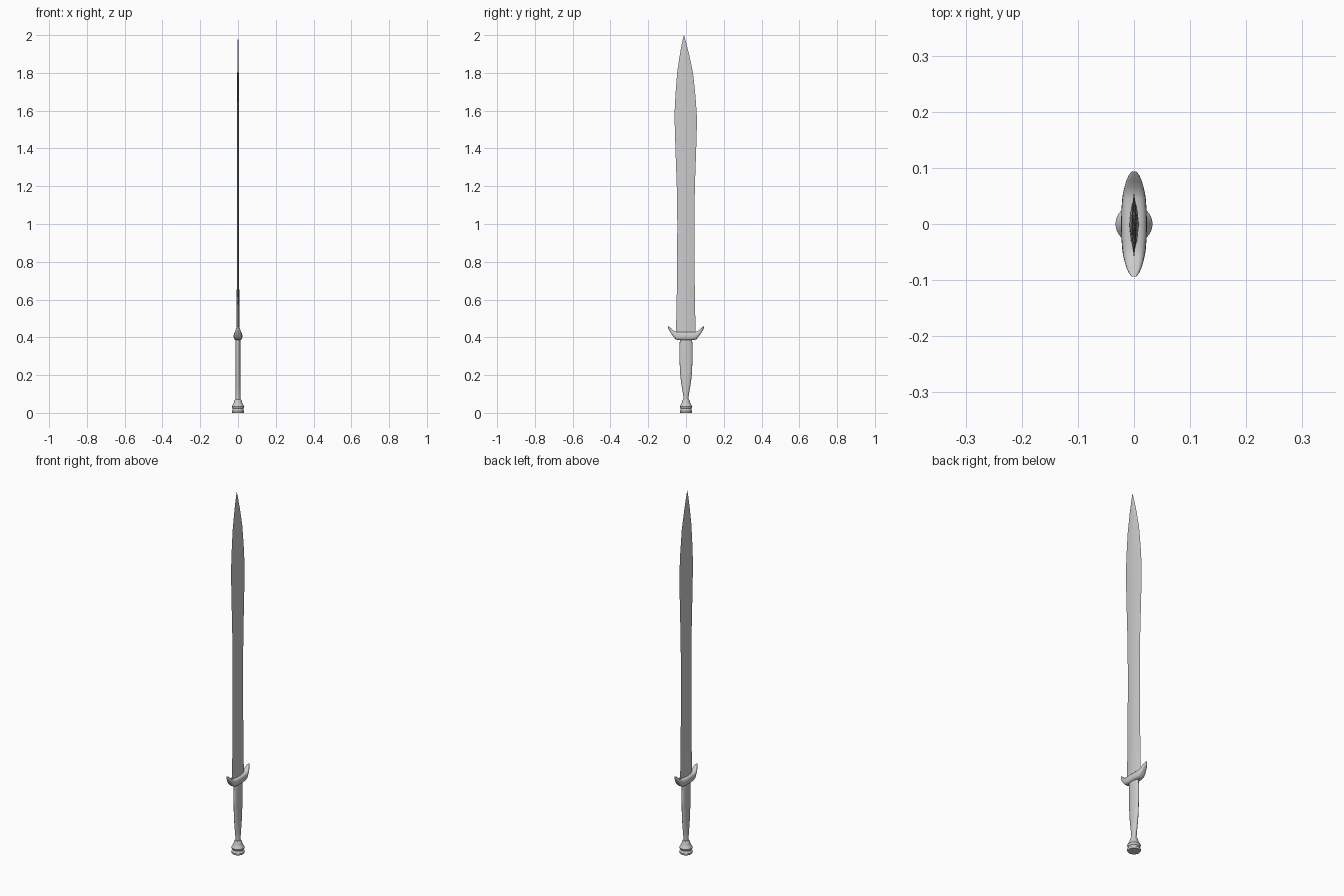
import bpy, bmesh, math


def loft(name, rings, angle=35):
    """Skin a list of equal-length vertex rings and cap both ends."""
    bm = bmesh.new()
    loops = [[bm.verts.new(p) for p in ring] for ring in rings]
    n = len(loops[0])
    for a, b in zip(loops, loops[1:]):
        for i in range(n):
            j = (i + 1) % n
            bm.faces.new((a[i], a[j], b[j], b[i]))
    bm.faces.new(loops[0][::-1])
    bm.faces.new(loops[-1])
    bmesh.ops.recalc_face_normals(bm, faces=bm.faces)
    mesh = bpy.data.meshes.new(name)
    bm.to_mesh(mesh)
    bm.free()
    obj = bpy.data.objects.new(name, mesh)
    bpy.context.collection.objects.link(obj)
    bpy.ops.object.select_all(action='DESELECT')
    obj.select_set(True)
    bpy.context.view_layer.objects.active = obj
    bpy.ops.object.shade_smooth_by_angle(angle=math.radians(angle))
    return obj


def ellipse(rx, ry, z, n=32):
    return [(rx * math.cos(2 * math.pi * i / n),
             ry * math.sin(2 * math.pi * i / n), z) for i in range(n)]


# Leaf-shaped blade: z, centre y, half width, half thickness
blade_stations = [
    (0.41, -0.001, 0.053, 0.009), (0.55, -0.001, 0.049, 0.008),
    (0.70, -0.001, 0.047, 0.006), (1.00, -0.001, 0.045, 0.005),
    (1.20, -0.001, 0.048, 0.005), (1.40, -0.001, 0.055, 0.005),
    (1.50, -0.001, 0.058, 0.005), (1.58, -0.002, 0.059, 0.005),
    (1.68, -0.003, 0.053, 0.0045), (1.80, -0.005, 0.042, 0.004),
    (1.90, -0.008, 0.024, 0.003), (1.96, -0.010, 0.011, 0.002),
    (2.00, -0.011, 0.0005, 0.0003)]
section = [(0, -1), (0.7, -0.5), (1, 0), (0.7, 0.5),
           (0, 1), (-0.7, 0.5), (-1, 0), (-0.7, -0.5)]
loft("blade", [[(sx * t, c + sy * w, z) for sx, sy in section]
               for z, c, w, t in blade_stations], 20)

# Guard with upturned horns: y, bottom z, top z, half thickness
half_guard = [
    (0.000, 0.384, 0.428, 0.023), (0.025, 0.384, 0.428, 0.0225),
    (0.045, 0.386, 0.428, 0.021), (0.055, 0.390, 0.430, 0.0195),
    (0.066, 0.402, 0.436, 0.017), (0.078, 0.419, 0.446, 0.0135),
    (0.087, 0.434, 0.454, 0.0095), (0.094, 0.448, 0.459, 0.004)]
guard_stations = [(-y, b, t, h) for y, b, t, h in half_guard[:0:-1]] + half_guard


def rounded(a, power=0.65):
    return math.copysign(abs(a) ** power, a)


guard_rings = []
for y, bottom, top, hx in guard_stations:
    mid, hz = (bottom + top) / 2, (top - bottom) / 2
    guard_rings.append([(hx * rounded(math.cos(k * math.pi / 10)), y,
                         mid + hz * rounded(math.sin(k * math.pi / 10)))
                        for k in range(20)])
loft("guard", guard_rings, 45)

# Flattened grip: z, half width in y
grip = [(0.06, 0.012), (0.09, 0.014), (0.12, 0.019), (0.16, 0.026),
        (0.21, 0.031), (0.27, 0.034), (0.32, 0.035), (0.36, 0.034), (0.395, 0.032)]
loft("grip", [ellipse(0.013, w, z) for z, w in grip])

# Turned pommel: radius, z
pommel = [(0.031, 0.0), (0.033, 0.003), (0.033, 0.010), (0.029, 0.015),
          (0.028, 0.022), (0.032, 0.027), (0.033, 0.033), (0.030, 0.039),
          (0.025, 0.046), (0.021, 0.056), (0.020, 0.065), (0.016, 0.071)]
loft("pommel", [ellipse(r, r, z) for r, z in pommel])
